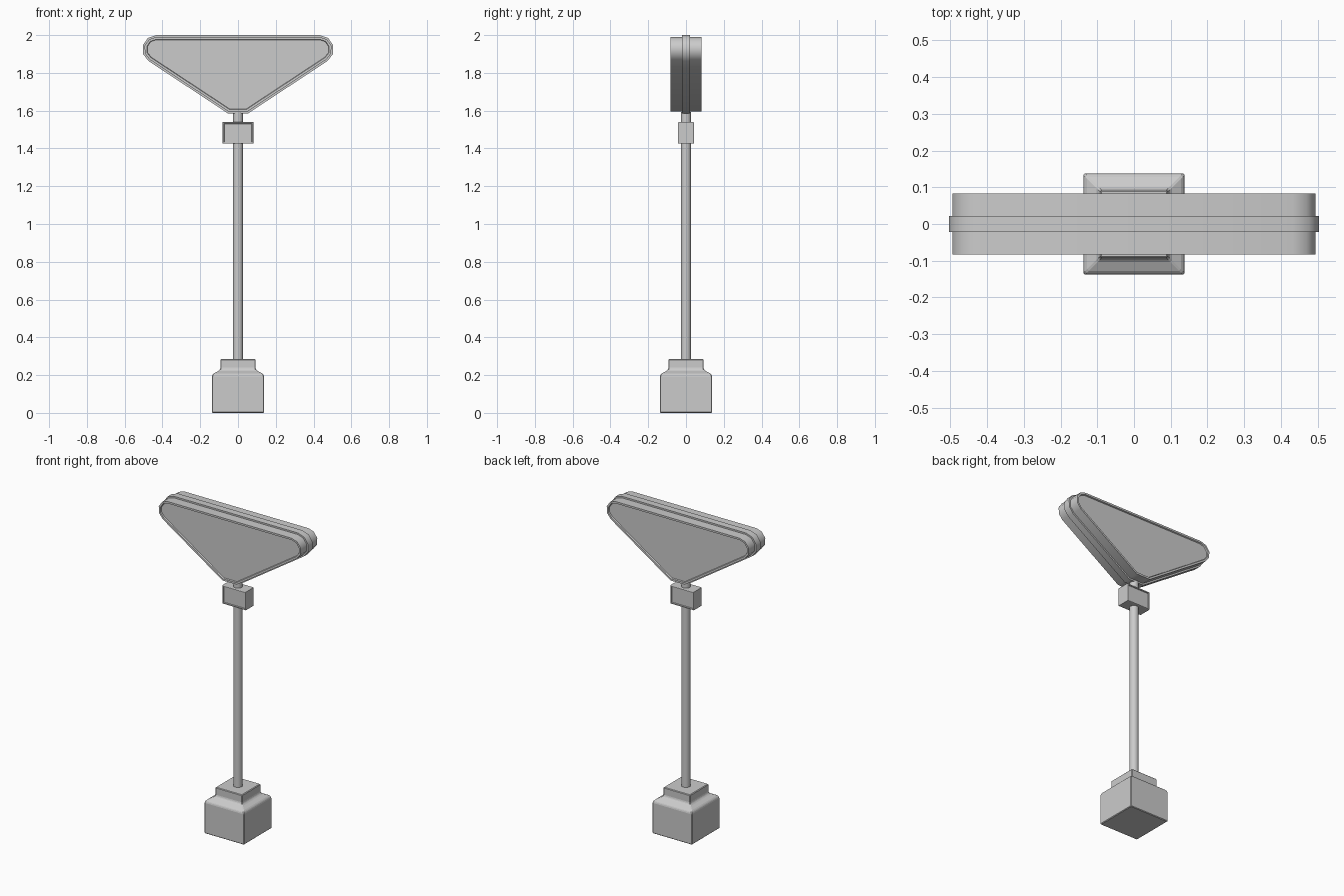
import bpy, bmesh, math

if "Cube" in bpy.data.objects:
    bpy.data.objects.remove(bpy.data.objects["Cube"])


def loft(name, rings, smooth=None, bevel=0):
    """Skin equal-length closed rings in order and cap both ends."""
    bm = bmesh.new()
    loops = [[bm.verts.new(p) for p in ring] for ring in rings]
    n = len(loops[0])
    for a, b in zip(loops, loops[1:]):
        for i in range(n):
            j = (i + 1) % n
            bm.faces.new((a[i], a[j], b[j], b[i]))
    bm.faces.new(loops[0])
    bm.faces.new(loops[-1])
    bmesh.ops.recalc_face_normals(bm, faces=bm.faces)
    mesh = bpy.data.meshes.new(name)
    bm.to_mesh(mesh)
    bm.free()
    obj = bpy.data.objects.new(name, mesh)
    bpy.context.collection.objects.link(obj)
    if bevel:
        mod = obj.modifiers.new("bevel", 'BEVEL')
        mod.width = bevel
        mod.segments = 1
        mod.limit_method = 'ANGLE'
    if smooth:
        bpy.ops.object.select_all(action='DESELECT')
        obj.select_set(True)
        bpy.context.view_layer.objects.active = obj
        bpy.ops.object.shade_smooth_by_angle(angle=math.radians(smooth))
    return obj


def head_ring(r, y):
    """Triangular outline with rounded upper corners, offset by r."""
    right = [(0.03 + 0.3 * r, 1.66 - r)]
    for k in range(5):
        a = math.radians(-56.5 + 146.5 * k / 4)
        right.append((0.432 + r * math.cos(a), 1.925 + r * math.sin(a)))
    outline = right + [(-x, z) for x, z in reversed(right)]
    return [(x, y, z) for x, z in outline]


def square_ring(h, z):
    return [(-h, -h, z), (h, -h, z), (h, h, z), (-h, h, z)]


def panel_ring(hx, y, z0, z1):
    return [(-hx, y, z0), (hx, y, z0), (hx, y, z1), (-hx, y, z1)]


# sign head: recessed faces, raised rims and a central band
half = [(0.050, 0.075), (0.053, 0.083), (0.065, 0.083), (0.065, 0.022), (0.075, 0.022)]
profile = [(r, -y) for r, y in half] + half[::-1]
loft("sign_head", [head_ring(r, y) for r, y in profile], smooth=40)

# stepped square base with a sloping shoulder
steps = [(0.138, 0), (0.138, 0.196), (0.131, 0.208), (0.100, 0.224),
         (0.093, 0.235), (0.093, 0.285)]
loft("base", [square_ring(h, z) for h, z in steps], bevel=0.004)

# small box below the head, framed front and back
box_half = [(0.010, 0.037), (0.008, 0.042), (0.002, 0.042), (0.0, 0.038)]
box = [(d, -y) for d, y in box_half] + box_half[::-1]
loft("control_box", [panel_ring(0.082 - d, y, 1.425 + d, 1.54 - d) for d, y in box])

# pole
loft("pole", [[(0.027 * math.cos(a), 0.027 * math.sin(a), z)
               for a in [math.tau * i / 16 for i in range(16)]]
              for z in (0.28, 1.592)], smooth=40)
